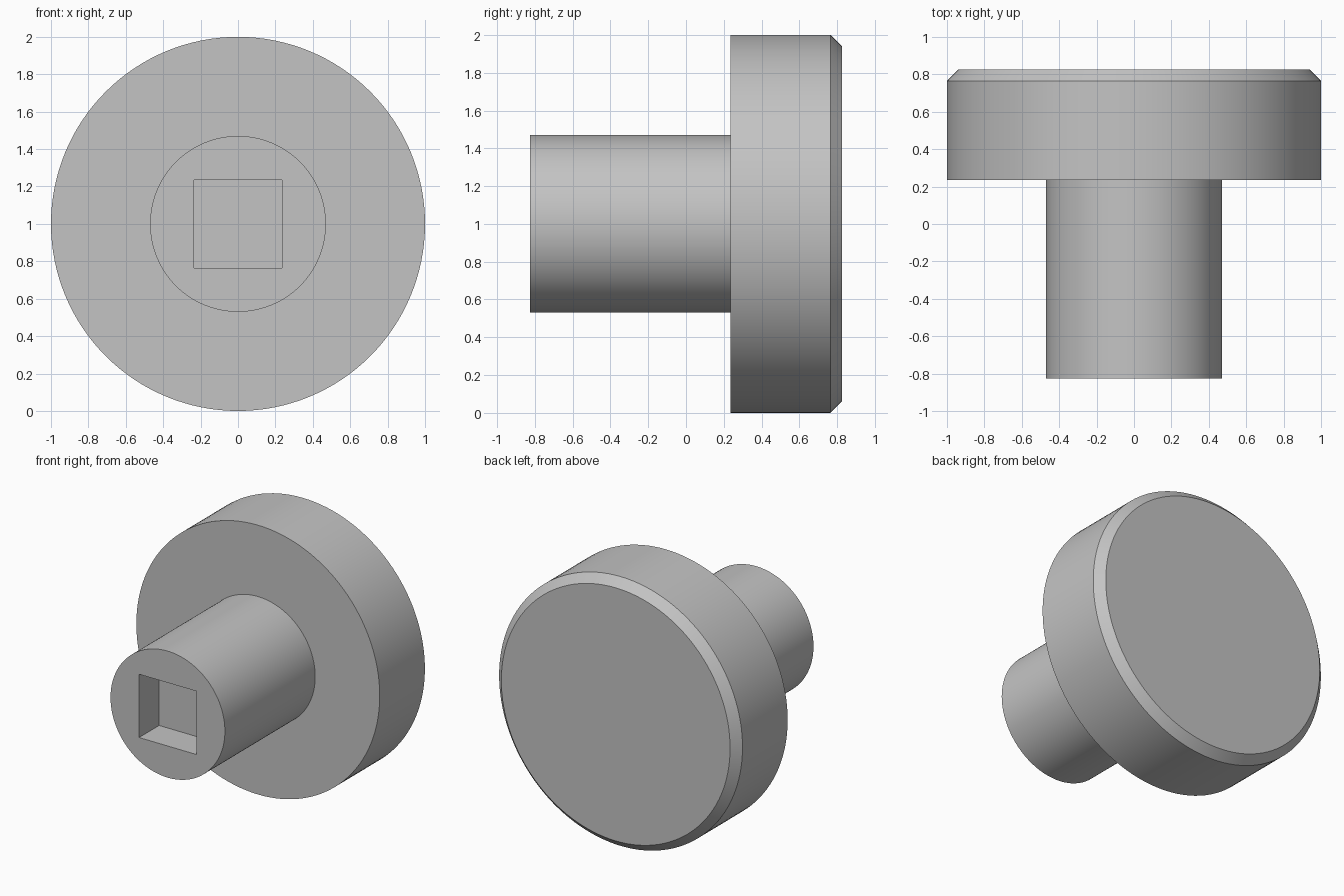
import bpy
import bmesh
import math
from mathutils import Matrix, Vector

cube = bpy.data.objects.get("Cube")
if cube:
    bpy.data.objects.remove(cube, do_unlink=True)

# Single grey material
grey = bpy.data.materials.new("plain_grey")
grey.use_nodes = True
colour = (0.55, 0.55, 0.55, 1)
grey.diffuse_color = colour
grey.node_tree.nodes["Principled BSDF"].inputs["Base Color"].default_value = colour

SEGMENTS = 128
FRONT, STEP, CHAMFER, BACK = -0.825, 0.235, 0.765, 0.825
HEAD_R, SHAFT_R, RIM_R = 1.0, 0.47, 0.94
SOCKET, DEPTH = 0.47, 0.235


def make_object(name, bm):
    mesh = bpy.data.meshes.new(name)
    bm.to_mesh(mesh)
    bm.free()
    obj = bpy.data.objects.new(name, mesh)
    bpy.context.collection.objects.link(obj)
    obj.location.z = HEAD_R
    mesh.materials.append(grey)
    return obj


# Stepped round body: shaft, wide head and chamfered back rim
profile = [(SHAFT_R, FRONT), (SHAFT_R, STEP), (HEAD_R, STEP),
           (HEAD_R, CHAMFER), (RIM_R, BACK)]
bm = bmesh.new()
rings = []
for r, y in profile:
    rings.append([bm.verts.new((r * math.cos(a), y, r * math.sin(a)))
                  for a in (2 * math.pi * i / SEGMENTS for i in range(SEGMENTS))])
for lower, upper in zip(rings, rings[1:]):
    for i in range(SEGMENTS):
        j = (i + 1) % SEGMENTS
        bm.faces.new((lower[i], lower[j], upper[j], upper[i]))
bm.faces.new(rings[0])
bm.faces.new(rings[-1])
bmesh.ops.recalc_face_normals(bm, faces=bm.faces)
body = make_object("shaft_and_head", bm)

# Square socket cut into the shaft end
bm = bmesh.new()
bmesh.ops.create_cube(bm, size=1, matrix=Matrix.Translation((0, FRONT, 0))
                      @ Matrix.Diagonal((SOCKET, DEPTH * 2, SOCKET, 1)))
cutter = make_object("socket_cutter", bm)
cutter.hide_render = True

bpy.context.view_layer.update()
cut = body.modifiers.new("socket", 'BOOLEAN')
cut.operation = 'DIFFERENCE'
cut.solver = 'EXACT'
cut.object = cutter

# Smooth round walls with sharp edges
bpy.ops.object.select_all(action='DESELECT')
body.select_set(True)
bpy.context.view_layer.objects.active = body
bpy.ops.object.modifier_apply(modifier=cut.name)
bpy.data.objects.remove(cutter, do_unlink=True)
bpy.ops.object.shade_smooth_by_angle(angle=math.radians(30))
